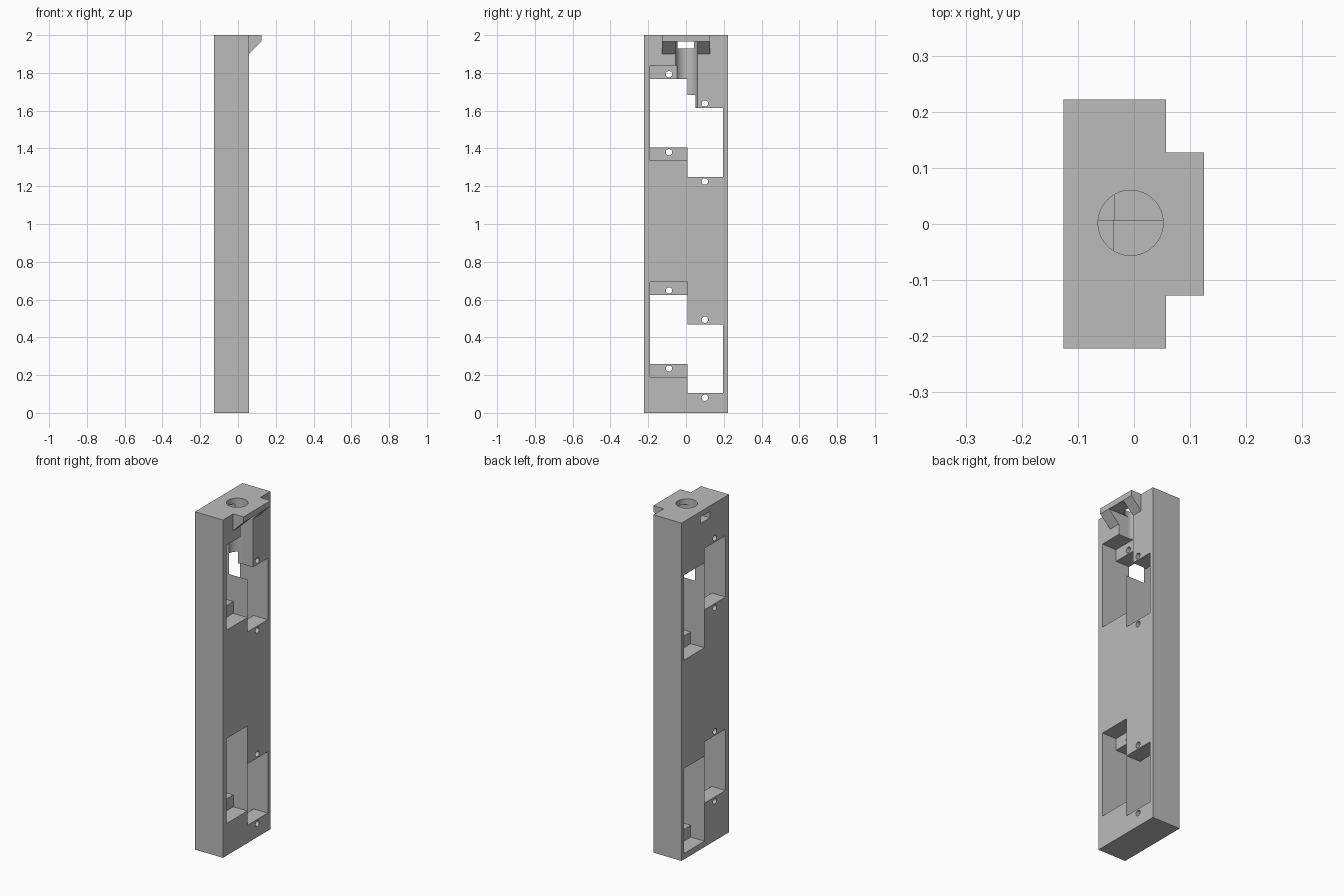
import bpy, bmesh, math

cube = bpy.data.objects.get("Cube")
if cube:
    bpy.data.objects.remove(cube, do_unlink=True)

grey = bpy.data.materials.new("plain grey")
grey.use_nodes = True
grey.diffuse_color = (0.5, 0.5, 0.5, 1)
grey.node_tree.nodes["Principled BSDF"].inputs["Base Color"].default_value = (0.5, 0.5, 0.5, 1)

BACK, FRONT, MID = -0.126, 0.057, -0.036   # block thickness and recess floor
SPLIT = 0.007                              # line between the two bay halves
OUT = 0.3                                  # overshoot for cutters


def add_object(name, bm):
    bmesh.ops.recalc_face_normals(bm, faces=bm.faces)
    mesh = bpy.data.meshes.new(name)
    bm.to_mesh(mesh)
    bm.free()
    mesh.materials.append(grey)
    ob = bpy.data.objects.new(name, mesh)
    bpy.context.collection.objects.link(ob)
    return ob


def prism(name, profile, y0, y1):
    """Extrude an x-z profile along y."""
    bm = bmesh.new()
    face = bm.faces.new([bm.verts.new((x, y0, z)) for x, z in profile])
    ext = bmesh.ops.extrude_face_region(bm, geom=[face])["geom"]
    bmesh.ops.translate(bm, vec=(0, y1 - y0, 0),
                        verts=[v for v in ext if isinstance(v, bmesh.types.BMVert)])
    return add_object(name, bm)


def box(name, x0, x1, y0, y1, z0, z1):
    return prism(name, [(x0, z0), (x1, z0), (x1, z1), (x0, z1)], y0, y1)


def cylinder(name, radius, depth, location, sides, along_x=False):
    bm = bmesh.new()
    bmesh.ops.create_cone(bm, cap_ends=True, segments=sides, radius1=radius,
                          radius2=radius, depth=depth)
    ob = add_object(name, bm)
    ob.location = location
    if along_x:
        ob.rotation_euler.y = math.pi / 2
    return ob


def combine(target, tool, operation="DIFFERENCE"):
    """Apply a boolean and discard the tool."""
    mod = target.modifiers.new("cut", "BOOLEAN")
    mod.operation, mod.solver, mod.object = operation, "EXACT", tool
    tool.hide_render = True
    bpy.context.view_layer.update()
    depsgraph = bpy.context.evaluated_depsgraph_get()
    mesh = bpy.data.meshes.new_from_object(target.evaluated_get(depsgraph))
    target.modifiers.clear()
    target.data = mesh
    bpy.data.objects.remove(tool, do_unlink=True)


# Tall block with a chamfered lip at the top
block = box("mounting_block", BACK, FRONT, -0.222, 0.222, 0, 2)
lip = prism("lip", [(0, 1.9), (FRONT, 1.9), (0.125, 1.967), (0.125, 2), (0, 2)], -0.127, 0.127)
combine(block, lip, "UNION")

# Two stepped bays: one half recessed from the front, the other from the back
for base in (0, 1.145):
    halves = ((-0.19, SPLIT, 0.26, -0.09, MID, OUT),
              (SPLIT, 0.197, 0.105, 0.1, -OUT, MID))
    for y0, y1, low, screw_y, x0, x1 in halves:
        z0 = base + low
        z1 = z0 + 0.363
        combine(block, box("recess", x0, x1, y0, y1, z0 - 0.07, z1 + 0.07))
        combine(block, box("window", -OUT, OUT, y0, y1, z0, z1))
        for z in (z0 - 0.025, z1 + 0.025):
            combine(block, cylinder("screw_hole", 0.017, 1, (0, screw_y, z), 24, True))

# Vertical bore, open towards the front below the lip
BORE_X, BORE_Y, BORE_R = -0.006, 0.002, 0.058
combine(block, cylinder("bore", BORE_R, 0.6, (BORE_X, BORE_Y, 1.86), 64))
combine(block, box("channel", BORE_X, OUT, BORE_Y - BORE_R, BORE_Y + BORE_R, 1.56, 1.967))

# Slot through the back into the bore
combine(block, box("back_slot", -OUT, BORE_X, -0.045, 0.042, 1.93, 1.967))

# Smooth the bore and holes, keep the edges sharp
bpy.ops.object.select_all(action="DESELECT")
block.select_set(True)
bpy.context.view_layer.objects.active = block
bpy.ops.object.shade_smooth_by_angle(angle=math.radians(30))
